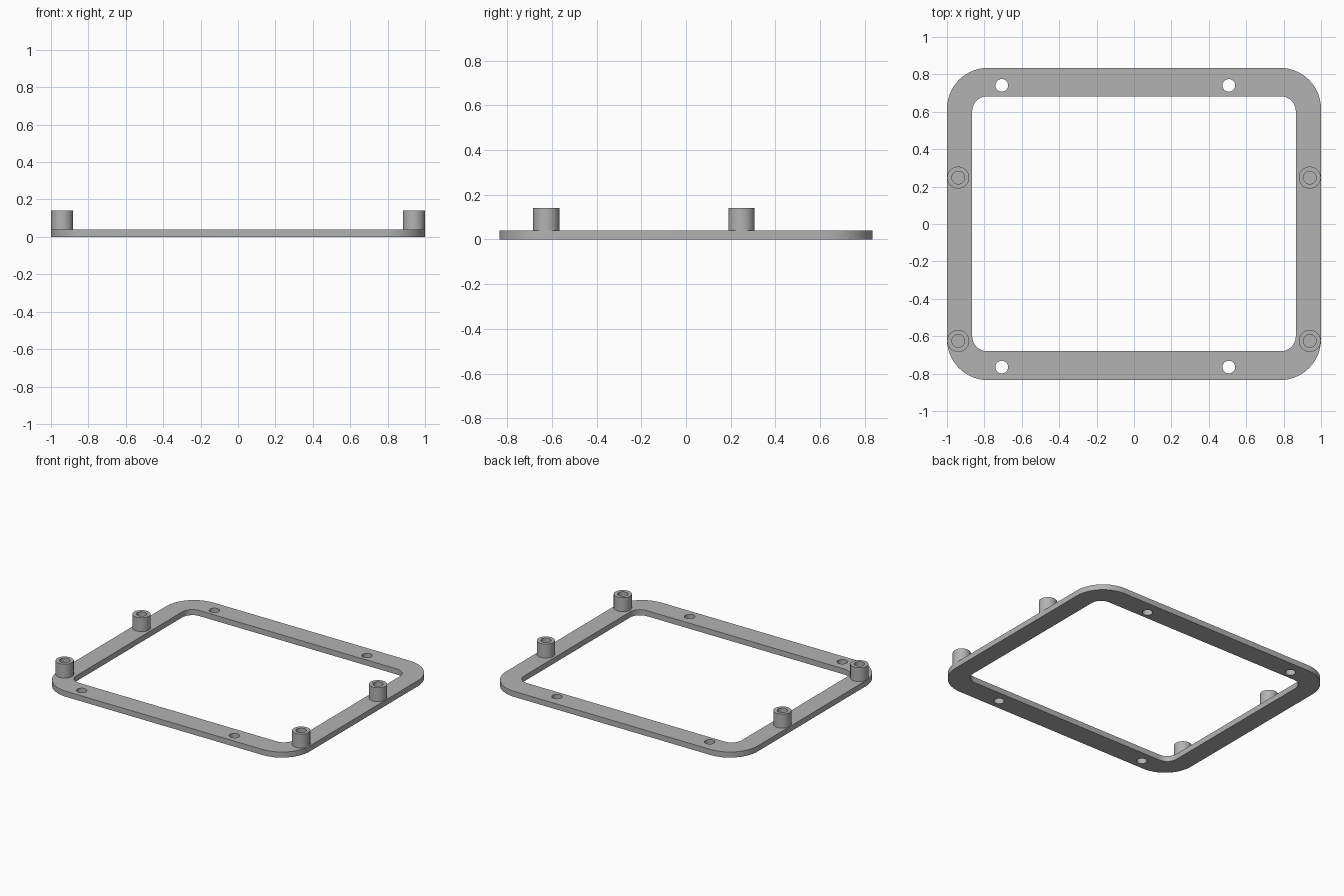
import bpy, bmesh
from math import cos, sin, pi

cube = bpy.data.objects.get("Cube")
if cube:
    bpy.data.objects.remove(cube, do_unlink=True)

PLATE_TOP = 0.04
POST_TOP = 0.14

grey = bpy.data.materials.new("plain grey")
grey.use_nodes = True
colour = (0.45, 0.45, 0.45, 1)
grey.diffuse_color = colour
grey.node_tree.nodes["Principled BSDF"].inputs["Base Color"].default_value = colour


def circle(x, y, r, n=40):
    return [(x + r * cos(2 * pi * i / n), y + r * sin(2 * pi * i / n)) for i in range(n)]


def rounded_rect(x0, x1, y0, y1, r, steps=14):
    corners = [(x1 - r, y1 - r), (x0 + r, y1 - r), (x0 + r, y0 + r), (x1 - r, y0 + r)]
    points = []
    for k, (cx, cy) in enumerate(corners):
        for i in range(steps + 1):
            a = pi / 2 * (k + i / steps)
            points.append((cx + r * cos(a), cy + r * sin(a)))
    return points


def extruded(name, loops, z0, z1):
    """Fill the first loop, leaving the others open as holes, and extrude it."""
    bm = bmesh.new()
    edges = []
    for loop in loops:
        vs = [bm.verts.new((x, y, z0)) for x, y in loop]
        edges += [bm.edges.new((a, b)) for a, b in zip(vs, vs[1:] + vs[:1])]
    bmesh.ops.triangle_fill(bm, edges=edges, use_beauty=True, normal=(0, 0, 1))
    top = bmesh.ops.extrude_face_region(bm, geom=bm.faces[:], use_keep_orig=True)
    verts = [v for v in top["geom"] if isinstance(v, bmesh.types.BMVert)]
    bmesh.ops.translate(bm, verts=verts, vec=(0, 0, z1 - z0))
    bmesh.ops.recalc_face_normals(bm, faces=bm.faces[:])
    mesh = bpy.data.meshes.new(name)
    bm.to_mesh(mesh)
    bm.free()
    mesh.materials.append(grey)
    obj = bpy.data.objects.new(name, mesh)
    bpy.context.collection.objects.link(obj)
    bpy.ops.object.select_all(action="DESELECT")
    obj.select_set(True)
    bpy.context.view_layer.objects.active = obj
    bpy.ops.object.shade_smooth_by_angle(angle=pi / 6)
    return obj


# Flat frame with a rounded opening and four screw holes
outline = rounded_rect(-1, 1, -0.835, 0.835, 0.22)
opening = rounded_rect(-0.865, 0.865, -0.68, 0.683, 0.08)
screw_holes = [circle(x, y, 0.034) for x in (-0.707, 0.507) for y in (-0.765, 0.741)]
extruded("frame", [outline, opening] + screw_holes, 0, PLATE_TOP)

# Hollow standoffs on the two side rails; the frame closes their bores
for side, x in (("right", -0.94), ("left", 0.94)):
    for place, y in (("front", -0.625), ("back", 0.248)):
        extruded(f"{place}_{side}_standoff",
                 [circle(x, y, 0.059), circle(x, y, 0.034)], PLATE_TOP, POST_TOP)
